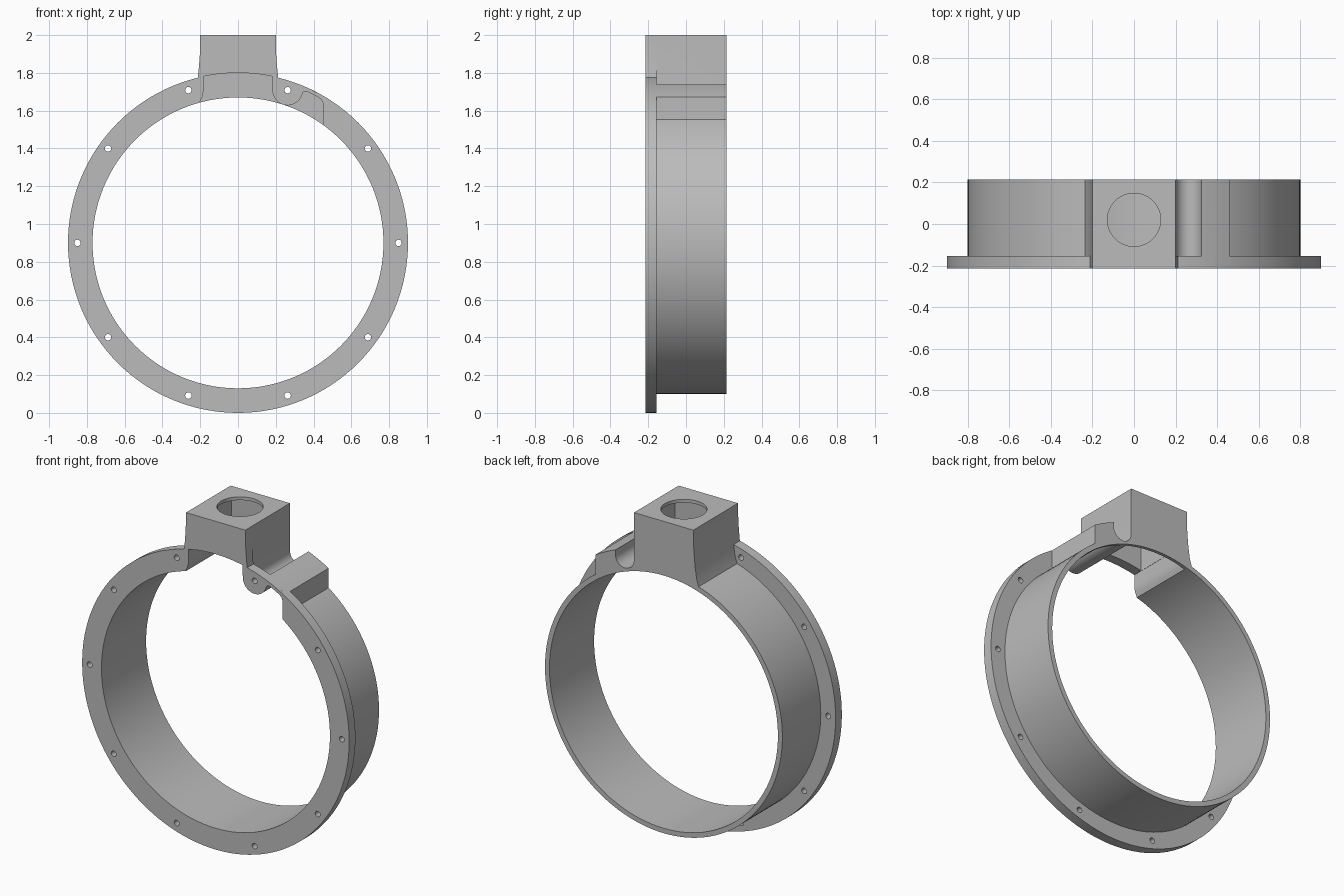
import bpy
import bmesh
from math import sin, cos, radians, asin, degrees

if "Cube" in bpy.data.objects:
    bpy.data.objects.remove(bpy.data.objects["Cube"], do_unlink=True)

CZ = 0.9                                # height of the ring axis
FRONT, FLANGE_BACK, BACK = -0.215, -0.155, 0.215
WALL = 0.02

grey = bpy.data.materials.new("plain_grey")
grey.use_nodes = True
grey.diffuse_color = (0.5, 0.5, 0.5, 1)
grey.node_tree.nodes["Principled BSDF"].inputs["Base Color"].default_value = (0.5, 0.5, 0.5, 1)


def arc(cx, cz, r, a0, a1, n):
    """Points on an arc in the x-z plane, angles in degrees from +x."""
    return [(cx + r * cos(radians(a0 + (a1 - a0) * i / n)),
             cz + r * sin(radians(a0 + (a1 - a0) * i / n))) for i in range(n + 1)]


def rim(r, x0, x1, n):
    """Top part of a circle about the ring axis, between two x positions."""
    return arc(0, CZ, r, 90 - degrees(asin(x0 / r)), 90 - degrees(asin(x1 / r)), n)


def extrude(name, points, start, end, upright=False):
    """Extrude an outline along y, or along z when upright."""
    place = (lambda p, t: (p[0], p[1], t)) if upright else (lambda p, t: (p[0], t, p[1]))
    bm = bmesh.new()
    a = [bm.verts.new(place(p, start)) for p in points]
    b = [bm.verts.new(place(p, end)) for p in points]
    bm.faces.new(a)
    bm.faces.new(b[::-1])
    for i in range(len(a)):
        j = (i + 1) % len(a)
        bm.faces.new((a[j], a[i], b[i], b[j]))
    bmesh.ops.recalc_face_normals(bm, faces=bm.faces)
    mesh = bpy.data.meshes.new(name)
    bm.to_mesh(mesh)
    bm.free()
    mesh.materials.append(grey)
    obj = bpy.data.objects.new(name, mesh)
    bpy.context.collection.objects.link(obj)
    return obj


def disc(name, x, z, r, start, end, n=128, upright=False):
    return extrude(name, arc(x, z, r, 0, 360, n)[:-1], start, end, upright)


def combine(target, tool, operation):
    """Apply a boolean and remove the tool."""
    mod = target.modifiers.new(operation, "BOOLEAN")
    mod.operation, mod.solver, mod.object = operation, "EXACT", tool
    bpy.context.view_layer.objects.active = target
    bpy.ops.object.modifier_apply(modifier=mod.name)
    bpy.data.objects.remove(tool, do_unlink=True)


# Solid outer body: flange, sleeve, flared box and side hump
body = disc("ring_housing", 0, CZ, 0.9, FRONT, FLANGE_BACK)
combine(body, disc("sleeve", 0, CZ, 0.8, -0.2, BACK), "UNION")

side = [(0.24, 1.65), (0.222, 1.71), (0.213, 1.77), (0.207, 1.83), (0.202, 1.9), (0.2, 2)]
box = [(0.24, 1.6)] + side
combine(body, extrude("top_box", box + [(-x, z) for x, z in reversed(box)], FRONT, BACK), "UNION")

hump = [(0.15, 1.6), (0.46, 1.5)] + rim(0.9, 0.46, 0.15, 12)
combine(body, extrude("side_hump", hump, -0.2, BACK), "UNION")

# Main bore
combine(body, disc("bore", 0, CZ, 0.77, -0.4, 0.4), "DIFFERENCE")

# Bolt position beside the box, shared by the groove and the pocket
BOLT_R = 0.85
bx, bz = BOLT_R * cos(radians(72)), CZ + BOLT_R * sin(radians(72))

# U-shaped groove behind the bolt, open at the top and back
groove = arc(bx, bz, 0.062, 180, 360, 20) + [(bx + 0.062, 2.1), (bx - 0.062, 2.1)]
combine(body, extrude("groove", groove, FLANGE_BACK, 0.3), "DIFFERENCE")

# Front pocket under the box and hump, curving round the bolt
pocket = [(-0.2, 1.45), (-0.2, 1.65), (-0.19, 1.67), (-0.183, 1.7)]
pocket += rim(0.9, -0.183, 0.182, 16)
pocket += arc(bx, bz, 0.08, 180, 338, 20)
pocket += [(0.345, 1.698)] + rim(0.88, 0.36, 0.42, 5)
pocket += [(0.44, 1.66), (0.45, 1.64), (0.45, 1.45)]
combine(body, extrude("pocket", pocket, -0.3, BACK - WALL), "DIFFERENCE")

# Hollow inside of the box, and its round top opening
inside = [(-0.182, 1.64), (0.182, 1.64), (0.182, 1.98), (-0.182, 1.98)]
combine(body, extrude("box_inside", inside, FLANGE_BACK, BACK - WALL), "DIFFERENCE")
combine(body, disc("top_opening", 0, 0.02, 0.128, 1.9, 2.1, 48, True), "DIFFERENCE")

# Ten bolt holes round the flange
for i in range(10):
    a = radians(36 * i)
    hole = disc("bolt_hole", BOLT_R * cos(a), CZ + BOLT_R * sin(a), 0.017, -0.3, -0.1, 16)
    combine(body, hole, "DIFFERENCE")

# Smooth round surfaces, keep corners sharp
for obj in bpy.context.selected_objects:
    obj.select_set(False)
body.select_set(True)
bpy.context.view_layer.objects.active = body
bpy.ops.object.shade_smooth_by_angle(angle=radians(25))
